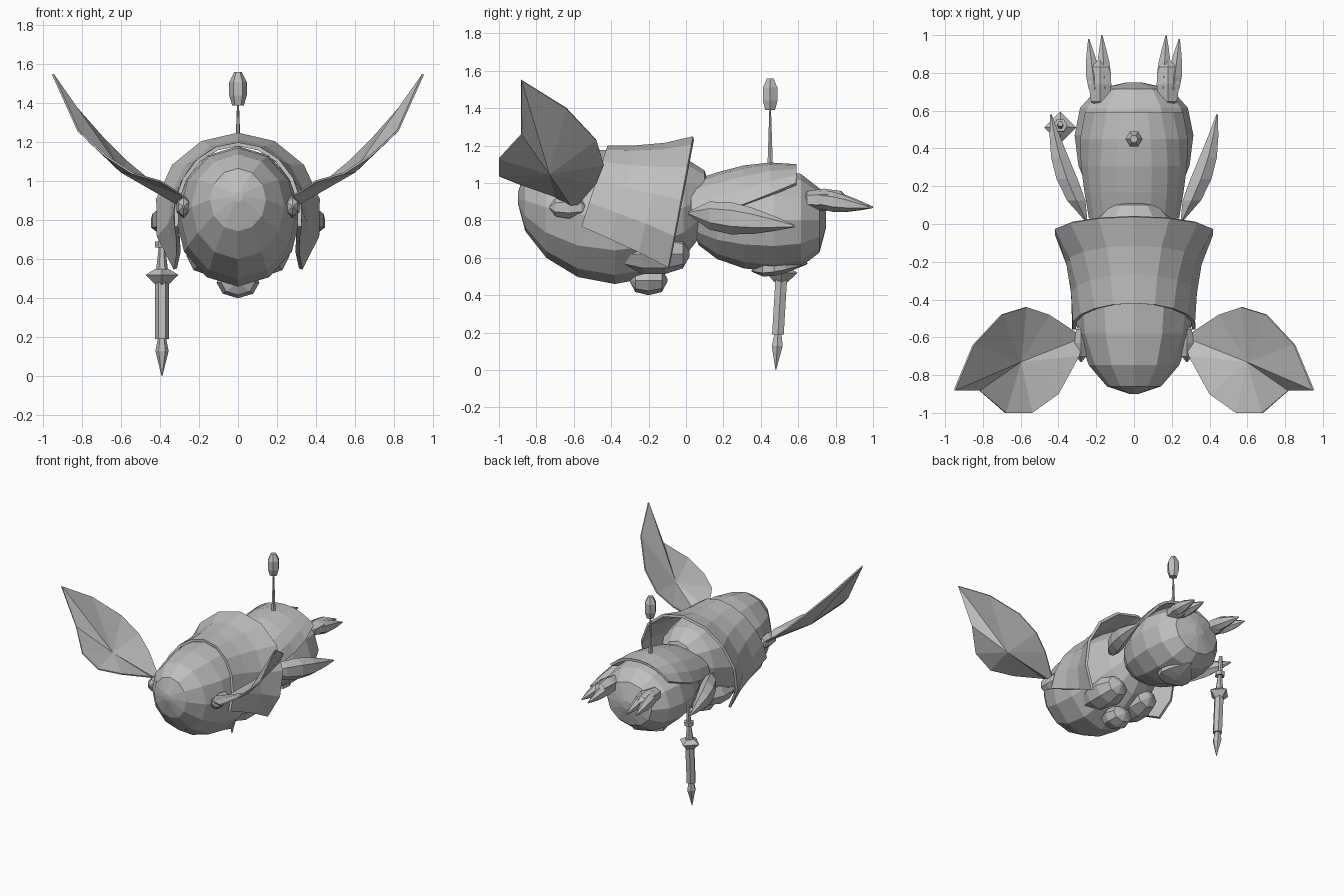
import bpy, bmesh
from math import sin, cos, pi, radians
from mathutils import Vector

cube = bpy.data.objects.get("Cube")
if cube:
    bpy.data.objects.remove(cube)

shade = (.52, .52, .52, 1)
grey = bpy.data.materials.new("stone grey")
grey.use_nodes = True
grey.diffuse_color = shade
grey.node_tree.nodes["Principled BSDF"].inputs["Base Color"].default_value = shade


def finish(name, bm, thickness):
    """Turn a bmesh into a grey, flat shaded object."""
    bmesh.ops.recalc_face_normals(bm, faces=bm.faces)
    mesh = bpy.data.meshes.new(name)
    bm.to_mesh(mesh)
    bm.free()
    mesh.materials.append(grey)
    obj = bpy.data.objects.new(name, mesh)
    bpy.context.collection.objects.link(obj)
    if thickness:
        solid = obj.modifiers.new("Thickness", "SOLIDIFY")
        solid.thickness = thickness
        solid.offset = 0


def skin(name, rings, closed=True, thickness=0):
    """Bridge point rings in order; closed rings are capped at both ends."""
    bm = bmesh.new()
    rows = [[bm.verts.new(point) for point in ring] for ring in rings]
    count = len(rows[0])
    for near, far in zip(rows, rows[1:]):
        for i in range(count if closed else count - 1):
            j = (i + 1) % count
            bm.faces.new((near[i], near[j], far[j], far[i]))
    if closed:
        bm.faces.new(rows[0])
        bm.faces.new(rows[-1])
    finish(name, bm, thickness)


def turn(sides):
    return [2 * pi * i / sides for i in range(sides)]


def oval(x, y, z, width, height, sides):
    """Upright oval ring facing along y."""
    return [(x + width * sin(a), y, z + height * cos(a)) for a in turn(sides)]


def arch(y, slope, width, top, spread, count):
    """Open arch over the back, sheared along y by its slope."""
    ring = []
    for i in range(count):
        angle = radians(spread) * (2 * i / (count - 1) - 1)
        drop = (top - waist) * (1 - cos(angle))
        ring.append((width * sin(angle), y - slope * drop, top - drop))
    return ring


def egg(name, centre, radius, taper=0, lift=0, blunt=.35, steps=7, sides=12):
    """Ellipsoid along y; taper widens the back, lift raises the ends."""
    rings = []
    for i in range(steps + 1):
        u = -cos(pi * i / steps) * .999
        size = (1 - u * u) ** blunt * (1 + taper * u)
        rings.append(oval(centre[0], centre[1] + u * radius[1], centre[2] + lift * u * u,
                          radius[0] * size, radius[2] * size, sides))
    skin(name, rings)


def leaf(name, start, end, width, height, bow=0, steps=5):
    """Pointed blade, widest near its root, bowed sideways."""
    rings = []
    for i in range(steps + 1):
        t = i / steps
        swell = .08 + sin(pi * t ** .7)
        x, y, z = Vector(start).lerp(Vector(end), t)
        rings.append(oval(x + bow * sin(pi * t), y, z, width * swell, height * swell, 6))
    skin(name, rings)


def spindle(name, x, y, profile, sides=6, lean=0):
    """Turned shape from (height, radius) pairs."""
    skin(name, [[(x + r * cos(a), y + lean * z + r * sin(a), z) for a in turn(sides)]
                for z, r in profile])


waist = .82

# Head, snout and rear body
egg("head", (0, -.38, waist), (.32, .52, .36), lift=.1, blunt=.42, steps=8)
egg("snout", (0, -.2, .48), (.11, .1, .08), steps=4, sides=8)
egg("rear_body", (0, .39, .8), (.31, .36, .27), taper=.15)
leaf("lower_fin", (0, .35, .53), (0, .65, .57), .14, .04)

# Flared cape with slanted front and rear edges
cape = []
for step in range(4):
    t = step / 3
    cape.append(arch(.46 * t - .42, .33 - .14 * t, .32 + .1 * t ** 3,
                     1.19 + .05 * t ** 3, 98 + 32 * t, count=11))
skin("cape", cape, closed=False, thickness=.02)

# Upper shell overlapping the rear body, narrowing to a lip
shell = []
for step in range(5):
    t = step / 4
    shell.append(arch(.03 + .56 * t, 0, .23 + .1 * t, 1 + .1 * sin(2 * t),
                      85 - 35 * t ** 2, count=9))
skin("upper_shell", shell, closed=False, thickness=.02)

# Outline of one dished wing, from its root round the tip
rim = [(.27, -.6, .86), (.45, -.48, 1), (.57, -.44, 1.1), (.7, -.48, 1.23),
       (.85, -.64, 1.4), (.95, -.88, 1.55), (.82, -.88, 1.26), (.68, -1, 1.13),
       (.54, -1, 1.04), (.4, -.9, 1), (.29, -.7, .93)]

for label, s in (("left", 1), ("right", -1)):
    # Wing fanned from its sunken middle
    bm = bmesh.new()
    edge = [bm.verts.new((s * x, y, z)) for x, y, z in rim]
    middle = bm.verts.new((s * .6, -.73, 1.05))
    for i, vert in enumerate(edge):
        bm.faces.new((edge[i - 1], vert, middle))
    finish(label + "_wing", bm, thickness=.01)

    # Wing root and cheek
    egg(label + "_wing_root", (s * .28, -.63, .87), (.04, .1, .06), steps=4, sides=6)
    egg(label + "_cheek", (s * .14, -.17, .62), (.13, .19, .11), steps=5, sides=8)

    # Long flipper, hind foot and its forked fin
    leaf(label + "_flipper", (s * .25, .01, .84), (s * .44, .58, .77), .06, .08, bow=s * .03)
    egg(label + "_hind_foot", (s * .18, .74, .91), (.07, .13, .06), steps=4, sides=6)
    leaf(label + "_inner_hind_fin", (s * .15, .65, .92), (s * .17, 1, .87), .04, .05)
    leaf(label + "_outer_hind_fin", (s * .2, .65, .92), (s * .24, .98, .87), .04, .05)

# Stalk and lantern on the back
spindle("stalk", 0, .45, [(1, .02), (1.4, .005)])
spindle("lantern", 0, .45, [(1.39, .03), (1.44, .045), (1.51, .045), (1.56, .02)])

# Lance hanging on the right side
hang_x, hang_y, hang_lean = -.39, .48, .06
spindle("lance_tip", hang_x, hang_y, [(0, .002), (.13, .034), (.2, .02)], lean=hang_lean)
spindle("lance_shaft", hang_x, hang_y, [(.19, .036), (.5, .036), (.65, .018), (.82, .015)],
        lean=hang_lean)
spindle("lance_guard", hang_x, hang_y, [(.47, .035), (.52, .085), (.55, .035)],
        sides=4, lean=hang_lean)
spindle("lance_collar", hang_x, hang_y, [(.66, .037), (.69, .037)], lean=hang_lean)
